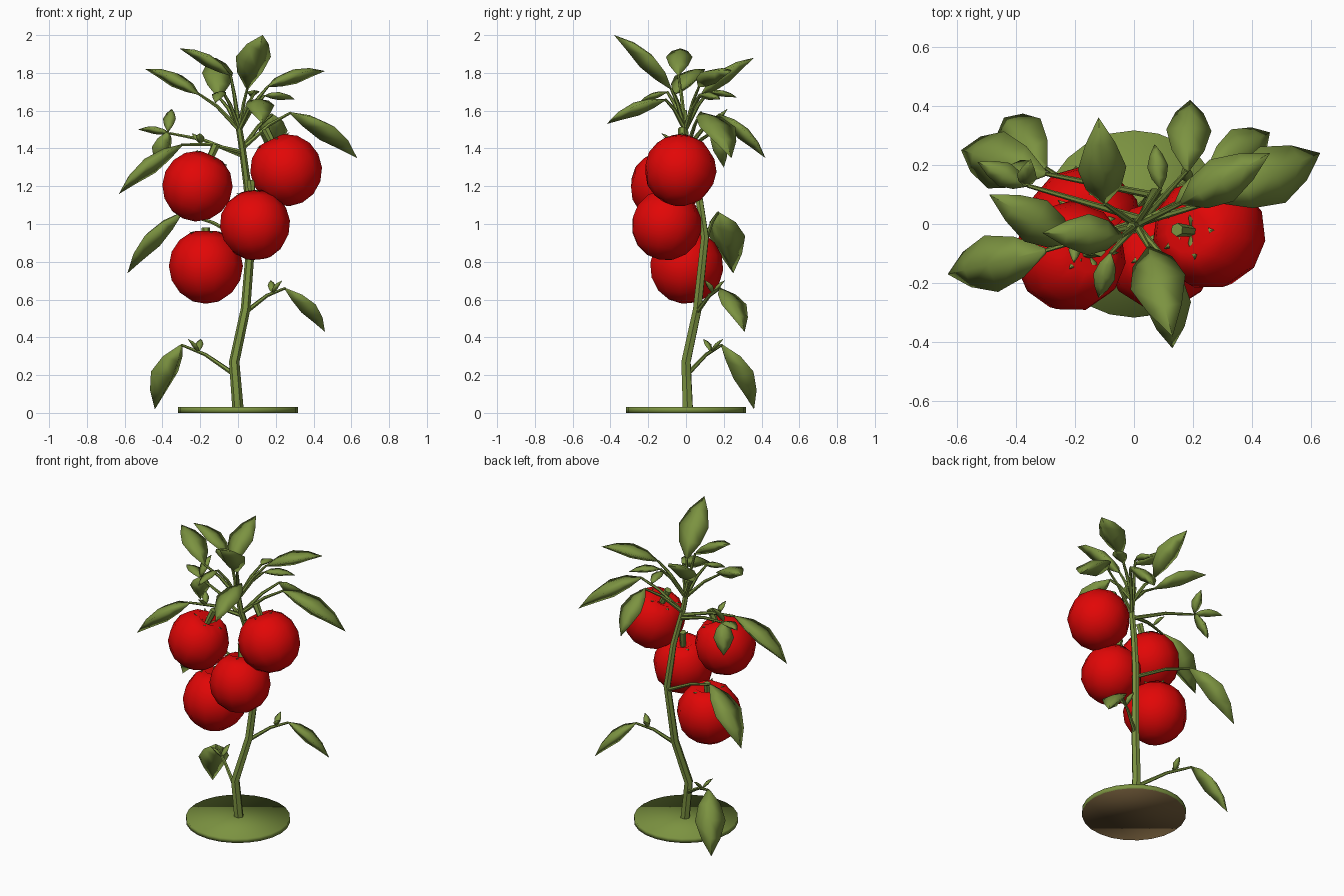
import bpy, bmesh, math
from mathutils import Vector as V

cube = bpy.data.objects.get("Cube")
if cube:
    bpy.data.objects.remove(cube, do_unlink=True)


def material(name, rgb):
    m = bpy.data.materials.new(name)
    m.use_nodes = True
    m.diffuse_color = (*rgb, 1)
    m.node_tree.nodes["Principled BSDF"].inputs["Base Color"].default_value = (*rgb, 1)
    return m


GREEN = material("leaf green", (0.2, 0.29, 0.052))
RED = material("ripe red", (0.76, 0.002, 0.002))
BROWN = material("soil brown", (0.16, 0.1, 0.04))


def add_mesh(name, bm, *materials):
    mesh = bpy.data.meshes.new(name)
    bm.to_mesh(mesh)
    bm.free()
    for m in materials:
        mesh.materials.append(m)
    for polygon in mesh.polygons:
        polygon.use_smooth = True
    bpy.context.collection.objects.link(bpy.data.objects.new(name, mesh))


def tube(name, points, start_radius, end_radius):
    """Tapered round stalk through the points."""
    curve = bpy.data.curves.new(name, "CURVE")
    curve.dimensions = "3D"
    curve.bevel_depth = 1
    curve.bevel_resolution = 1
    curve.use_fill_caps = True
    spline = curve.splines.new("POLY")
    last = len(points) - 1
    spline.points.add(last)
    for i, (knot, point) in enumerate(zip(spline.points, points)):
        knot.co = (*point, 1)
        knot.radius = start_radius + (end_radius - start_radius) * i / last
    curve.materials.append(GREEN)
    ob = bpy.data.objects.new(name, curve)
    bpy.context.collection.objects.link(ob)
    bpy.ops.object.select_all(action="DESELECT")
    ob.select_set(True)
    bpy.context.view_layer.objects.active = ob
    bpy.ops.object.convert(target="MESH")
    bpy.ops.object.shade_smooth_by_angle(angle=math.radians(50))


def leaf(name, base, tip, slimness=0.46, arch=0.1):
    """Closed, arched leaf: gently domed above, keeled below, with a pointed tip."""
    along = tip - base
    side = along.cross(V((0, 0, 1))).normalized()
    up = side.cross(along).normalized()
    bm = bmesh.new()
    rows = []
    for t, spread in ((0, 0.1), (0.22, 0.72), (0.48, 1), (0.75, 0.62), (1, 0.01)):
        width = spread * slimness * along.length
        middle = base + along * t + up * (4 * t * (1 - t) * arch * along.length)
        ring = (side * width / 2, up * width * 0.1, side * -width / 2, up * width * -0.38)
        rows.append([bm.verts.new(middle + offset) for offset in ring])
    for a, b in zip(rows, rows[1:]):
        for i in range(4):
            j = (i + 1) % 4
            bm.faces.new((a[i], a[j], b[j], b[i]))
    bm.faces.new(rows[0])
    bm.faces.new(rows[-1])
    bmesh.ops.recalc_face_normals(bm, faces=bm.faces)
    add_mesh(name, bm, GREEN)


def tomato(name, centre, radius, lean, stalk_top=1.28):
    """Faceted fruit with a dimpled crown, short stalk and sepals."""
    centre, axis = V(centre), V(lean).normalized()
    turn = V((0, 0, 1)).rotation_difference(axis)
    bm = bmesh.new()
    bmesh.ops.create_uvsphere(bm, u_segments=11, v_segments=8, radius=radius)
    for v in bm.verts:
        if v.co.z > radius * 0.99:
            v.co.z = radius * 0.66
        v.co = turn @ v.co + centre
    add_mesh(name, bm, RED)
    foot = centre + axis * radius * 0.6
    tube(name + "_stalk", [foot, centre + axis * radius * stalk_top], 0.017, 0.023)
    for k in range(5):
        angle = math.tau * k / 5
        outward = turn @ V((math.cos(angle), math.sin(angle), 0.55))
        leaf(name + "_sepal", foot, foot + outward * radius * 0.55, 0.35)


# Base disc with a brown underside
bm = bmesh.new()
bmesh.ops.create_cone(bm, cap_ends=True, segments=24, radius1=0.317, radius2=0.317, depth=0.03)
bmesh.ops.translate(bm, verts=bm.verts, vec=(0, 0, 0.015))
for face in bm.faces:
    face.material_index = int(face.normal.z < -0.5)
add_mesh("base_disc", bm, GREEN, BROWN)

# Main stem
stem = [V(p) for p in ((0, 0.01, 0.02), (-0.02, 0, 0.27), (0.04, 0.06, 0.55), (0.07, 0.1, 0.93),
                       (0.05, 0.06, 1.2), (0.02, 0, 1.42), (-0.01, -0.01, 1.6))]
tube("main_stem", stem, 0.03, 0.016)


def stem_at(height):
    """Point on the main stem at a height."""
    for a, b in zip(stem, stem[1:]):
        if a.z <= height <= b.z:
            return a.lerp(b, (height - a.z) / (b.z - a.z))


# Fruit
tomato("tomato_upper_right", (-0.215, -0.11, 1.2), 0.188, (0.45, 0.1, 1))
tomato("tomato_upper_left", (0.255, -0.03, 1.285), 0.192, (-0.5, 0.05, 1))
tomato("tomato_middle", (0.09, -0.105, 0.995), 0.188, (-0.1, 0.2, 1))
tomato("tomato_lower", (-0.17, 0, 0.775), 0.198, (0, 0.1, 1), 1.04)


def leafy_stalk(name, height, base, tip, sprouting=False):
    """Stalk rising from the stem in a bend, ending in a leaf, perhaps with two side sprouts."""
    start, base, tip = stem_at(height), V(base), V(tip)
    bend = start.lerp(base, 0.55) + V((0, 0, 0.02))
    tube(name + "_stalk", [start, bend, base], 0.013, 0.007)
    leaf(name + "_leaf", base, tip)
    if sprouting:
        node = bend.lerp(base, 0.3)
        outward = (base - start).normalized()
        across = outward.cross(V((0, 0, 1)))
        for sign in (-1, 1):
            leaf(name + "_sprout", node, node + (outward * 0.4 + across * sign + V((0, 0, 0.8))) * 0.07)


# Lower leaves
leafy_stalk("low_right", 0.2, (-0.3, 0.19, 0.36), (-0.44, 0.36, 0.02), True)
leafy_stalk("low_left", 0.53, (0.25, 0.18, 0.66), (0.46, 0.31, 0.43), True)
leafy_stalk("middle_right", 0.9, (-0.3, 0.17, 1.06), (-0.585, 0.25, 0.74))

# Upper spreading leaves
leafy_stalk("upper_right", 1.38, (-0.3, -0.09, 1.42), (-0.63, -0.17, 1.16), True)
leafy_stalk("upper_left", 1.4, (0.28, 0.08, 1.59), (0.63, 0.24, 1.35))
leafy_stalk("upper_back", 1.4, (0.18, 0.18, 1.58), (0.19, 0.42, 1.35))
leafy_stalk("side_right", 1.36, (-0.36, 0.13, 1.48), (-0.53, 0.21, 1.5))

# Companions at the end of the right side branch
fork = V((-0.37, 0.13, 1.49))
leaf("side_right_hanging_leaf", fork, V((-0.42, 0.2, 1.3)), 0.6)
leaf("side_right_upper_leaf", fork, V((-0.35, 0.22, 1.61)))

# Crown leaves, all springing from the top of the stem
for name, base, tip in (
    ("top_back", (-0.1, 0.07, 1.67), (-0.12, 0.36, 1.88)),
    ("top_left", (0.16, 0.07, 1.73), (0.46, 0.24, 1.81)),
    ("front_droop", (0.1, -0.11, 1.66), (0.13, -0.42, 1.53)),
    ("top_front", (0.05, -0.08, 1.72), (0.13, -0.38, 2)),
    ("top_right", (-0.21, -0.06, 1.69), (-0.49, 0.1, 1.82)),
    ("top_peak", (-0.04, -0.04, 1.79), (-0.31, -0.03, 1.93)),
    ("small_front", (-0.08, -0.1, 1.7), (-0.12, -0.25, 1.64)),
    ("small_back", (0.09, 0.12, 1.7), (0.07, 0.27, 1.67)),
    ("small_left", (0.14, 0.07, 1.68), (0.3, 0.18, 1.66)),
):
    leafy_stalk(name, 1.5, base, tip)
